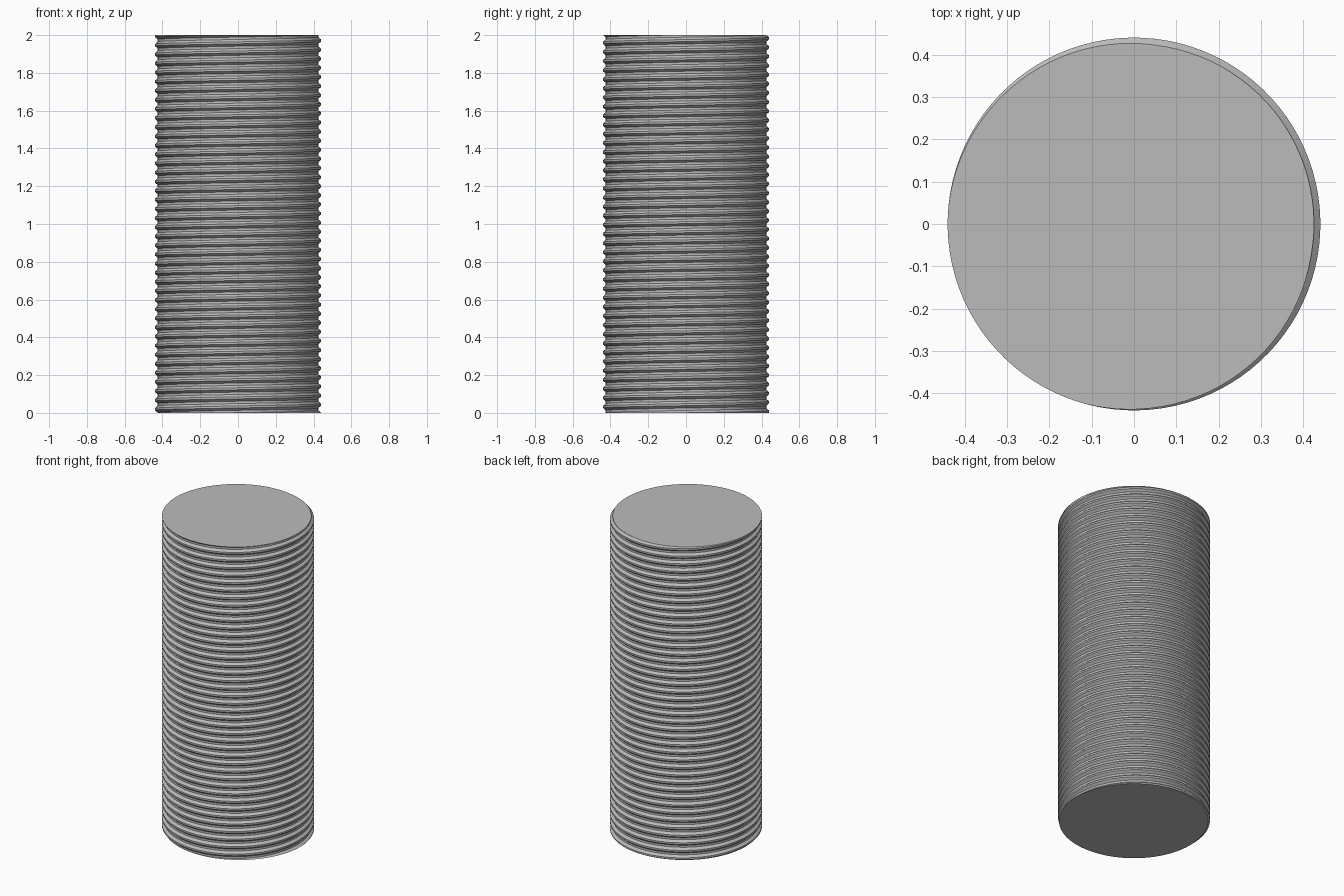
import bpy
import bmesh
from math import sin, cos, tau, radians

if "Cube" in bpy.data.objects:
    bpy.data.objects.remove(bpy.data.objects["Cube"], do_unlink=True)

HEIGHT = 2.0
CREST, ROOT = 0.44, 0.425
TURNS = 41.5
PITCH = HEIGHT / TURNS
SEGMENTS = 96
START = radians(35)          # direction of the crest at the base

steel = bpy.data.materials.new("grey_steel")
steel.use_nodes = True
grey = (0.5, 0.5, 0.5, 1)
steel.diffuse_color = grey
steel.node_tree.nodes["Principled BSDF"].inputs["Base Color"].default_value = grey

# Thread profile over one pitch: (radius, fraction of the pitch)
profile = [(CREST, -0.11), (CREST, 0.11), (ROOT, 0.37), (ROOT, 0.63)]

# Sweep the profile along a right-handed helix, overshooting both ends
bm = bmesh.new()
steps = int((TURNS + 5) * SEGMENTS)
rows = []
for i in range(steps):
    turn = i / SEGMENTS
    a = START + turn * tau
    rows.append([bm.verts.new((r * cos(a), r * sin(a), (turn - 2 + f) * PITCH))
                 for r, f in profile])

for i in range(steps - 1):
    low, nxt = list(rows[i]), list(rows[i + 1])
    if i + SEGMENTS + 1 < steps:      # join this turn to the one above
        low.append(rows[i + SEGMENTS][0])
        nxt.append(rows[i + SEGMENTS + 1][0])
    for c in range(len(low) - 1):
        bm.faces.new((low[c], nxt[c], nxt[c + 1], low[c + 1]))

# Trim the ends flat and close them with caps
for z, up in ((0, -1), (HEIGHT, 1)):
    cut = bmesh.ops.bisect_plane(
        bm, geom=bm.verts[:] + bm.edges[:] + bm.faces[:], dist=1e-6,
        plane_co=(0, 0, z), plane_no=(0, 0, up), clear_outer=True)
    rim = [e for e in cut["geom_cut"] if isinstance(e, bmesh.types.BMEdge)]
    bmesh.ops.contextual_create(bm, geom=rim)
bmesh.ops.recalc_face_normals(bm, faces=bm.faces[:])

mesh = bpy.data.meshes.new("threaded_rod")
bm.to_mesh(mesh)
bm.free()
mesh.materials.append(steel)
rod = bpy.data.objects.new("threaded_rod", mesh)
bpy.context.collection.objects.link(rod)

bpy.ops.object.select_all(action="DESELECT")
rod.select_set(True)
bpy.context.view_layer.objects.active = rod
bpy.ops.object.shade_smooth_by_angle(angle=radians(25))
